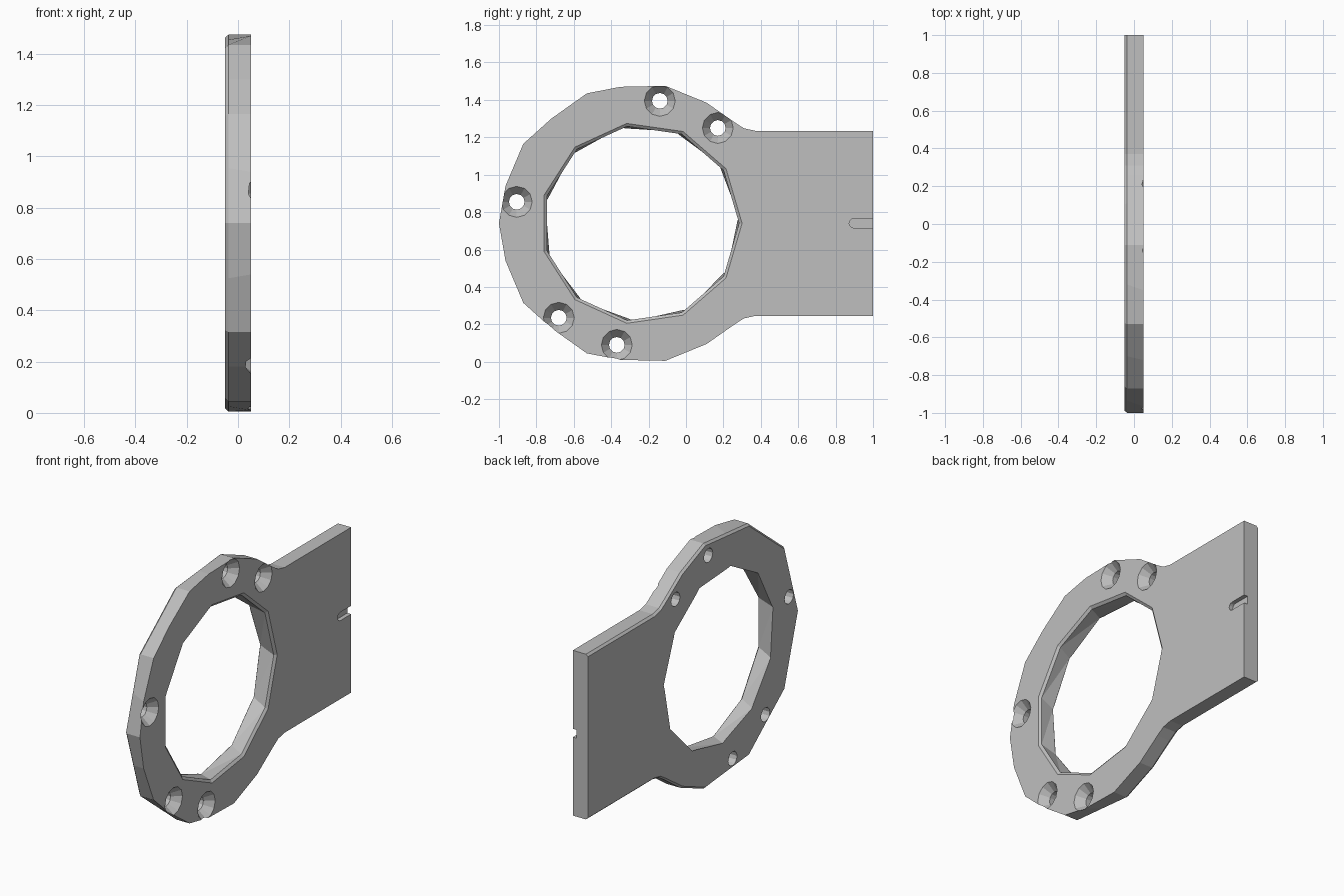
import bpy, bmesh, math

cube = bpy.data.objects.get("Cube")
if cube:
    bpy.data.objects.remove(cube, do_unlink=True)

MID = 0.74            # height of the symmetry line
CENTRE = (-0.24, MID)  # ring centre in y, z
FRONT, BACK = 0.05, -0.05

grey = bpy.data.materials.new("plain_grey")
grey.use_nodes = True
grey.diffuse_color = (0.52, 0.52, 0.52, 1)
grey.node_tree.nodes["Principled BSDF"].inputs["Base Color"].default_value = (0.52, 0.52, 0.52, 1)


def loft(name, sections):
    """Closed solid through (x, [(y, z), ...]) sections of equal length."""
    bm = bmesh.new()
    rings = [[bm.verts.new((x, y, z)) for y, z in pts] for x, pts in sections]
    n = len(rings[0])
    for a, b in zip(rings, rings[1:]):
        for i in range(n):
            j = (i + 1) % n
            bm.faces.new((a[i], a[j], b[j], b[i]))
    bm.faces.new(rings[0])
    bm.faces.new(rings[-1])
    bmesh.ops.recalc_face_normals(bm, faces=bm.faces)
    mesh = bpy.data.meshes.new(name)
    bm.to_mesh(mesh)
    bm.free()
    mesh.materials.append(grey)
    obj = bpy.data.objects.new(name, mesh)
    bpy.context.collection.objects.link(obj)
    return obj


def polygon(centre, radius, sides, turn=0.0):
    return [(centre[0] + radius * math.cos(turn + math.tau * i / sides),
             centre[1] + radius * math.sin(turn + math.tau * i / sides))
            for i in range(sides)]


def mirrored(half):
    """Complete an upper half outline (y, height above the middle) downwards."""
    upper = [(y, MID + h) for y, h in half]
    lower = [(y, MID - h) for y, h in reversed(half) if h > 0]
    return upper + lower


def inset(pts, d):
    """Pull the ring in towards its centre and the tab edges towards the middle."""
    out = []
    for y, z in pts:
        dy, dz = y - CENTRE[0], z - CENTRE[1]
        if y > 0.2:
            dy = 0
        length = math.hypot(dy, dz)
        out.append((y - d * dy / length, z - d * dz / length))
    return out


# Outline of tab and ring: the front edge has finer facets than the back edge
tab = [(1, 0.495), (0.37, 0.495), (0.31, 0.508), (0.26, 0.54), (0.11, 0.645)]
front_edge = mirrored(tab + [(-0.11, 0.735), (-0.35, 0.73), (-0.53, 0.695),
                             (-0.72, 0.56), (-0.87, 0.425), (-0.965, 0.2), (-1, 0)])
back_edge = mirrored(tab + [(-0.11, 0.735), (-0.32, 0.715), (-0.53, 0.695),
                            (-0.70, 0.56), (-0.87, 0.425), (-0.935, 0.215), (-1, 0)])
plate = loft("ring_plate", [(FRONT, front_edge), (-0.037, back_edge),
                            (BACK, inset(back_edge, 0.012))])

# Large opening with a tapered front lip
cutters = [loft("opening_cutter", [(0.06, polygon(CENTRE, 0.553, 11)),
                                   (0.038, polygon(CENTRE, 0.524, 11)),
                                   (-0.06, polygon(CENTRE, 0.524, 11, 0.08))])]

# Countersunk screw holes
for spot in [(-0.14, 1.395), (0.17, 1.25), (-0.905, 0.855), (-0.68, 0.235), (-0.37, 0.09)]:
    cutters.append(loft("screw_cutter", [(0.06, polygon(spot, 0.091, 12)),
                                         (0.0, polygon(spot, 0.042, 12)),
                                         (-0.06, polygon(spot, 0.042, 12))]))

# Round-ended slot at the tab end
slot = [(1.05, MID - 0.025)]
slot += [(0.897 - 0.025 * math.cos(a * math.pi / 6), MID + 0.025 * math.sin(a * math.pi / 6))
         for a in range(-3, 4)]
slot += [(1.05, MID + 0.025)]
cutters.append(loft("slot_cutter", [(0.06, slot), (0.025, slot)]))

# Cut everything, keep the result and drop the cutters
for cutter in cutters:
    cutter.hide_render = True
    mod = plate.modifiers.new("cut", 'BOOLEAN')
    mod.operation = 'DIFFERENCE'
    mod.solver = 'EXACT'
    mod.object = cutter
bpy.context.view_layer.update()
graph = bpy.context.evaluated_depsgraph_get()
result = bpy.data.meshes.new_from_object(plate.evaluated_get(graph))
plate.modifiers.clear()
plate.data = result
for cutter in cutters:
    bpy.data.objects.remove(cutter, do_unlink=True)
